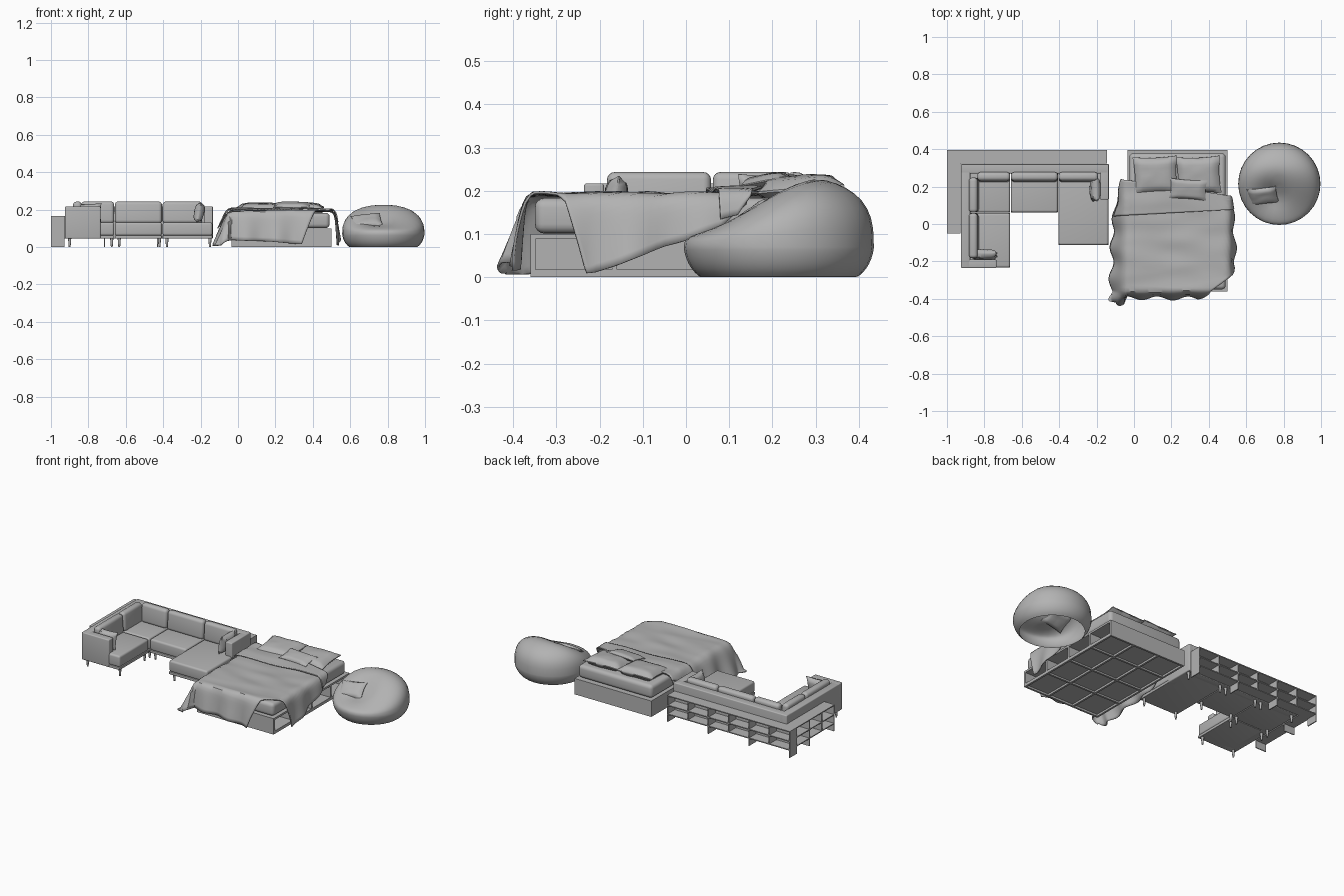
import bpy, bmesh, math
from mathutils import Vector, Euler, noise

default_cube = bpy.data.objects.get("Cube")
if default_cube:
    bpy.data.objects.remove(default_cube)

grey = bpy.data.materials.new("soft grey")
grey.use_nodes = True
grey.diffuse_color = (0.45, 0.45, 0.45, 1)
grey.node_tree.nodes["Principled BSDF"].inputs["Base Color"].default_value = grey.diffuse_color
parts = []


def finish(name, bm):
    """Turn a bmesh into a named object with the shared material."""
    mesh = bpy.data.meshes.new(name)
    bmesh.ops.recalc_face_normals(bm, faces=bm.faces)
    bm.to_mesh(mesh)
    bm.free()
    mesh.materials.append(grey)
    obj = bpy.data.objects.new(name, mesh)
    bpy.context.collection.objects.link(obj)
    parts.append(obj)
    return obj


def box(name, xs, ys, zs, soft=0.0, tilt=(0, 0, 0)):
    """Box between pairs of limits, with optional rounded edges and tilt."""
    bm = bmesh.new()
    bmesh.ops.create_cube(bm, size=1)
    for v in bm.verts:
        v.co = Vector(c * (span[1] - span[0]) for c, span in zip(v.co, (xs, ys, zs)))
    if soft:
        bmesh.ops.bevel(bm, geom=bm.edges[:], offset=soft, segments=4,
                        profile=0.5, affect='EDGES')
    obj = finish(name, bm)
    obj.location = [sum(span) / 2 for span in (xs, ys, zs)]
    obj.rotation_euler = tilt
    return obj


def pillow(name, centre, width, depth, height, tilt=(0, 0, 0)):
    """Stuffed pillow: a pinched, rounded lens with slightly pulled-in sides."""
    bm = bmesh.new()
    bmesh.ops.create_cube(bm, size=2)
    bmesh.ops.subdivide_edges(bm, edges=bm.edges[:], cuts=9, use_grid_fill=True)
    for v in bm.verts:
        u, w, side = v.co
        bulge = ((1 - u ** 4) * (1 - w ** 4)) ** 0.5
        wrinkle = 1 + 0.15 * noise.noise(Vector((u * 2, w * 2, centre[0] * 9)))
        v.co = (u * width / 2 * (1 - 0.08 * (1 - w * w)),
                w * depth / 2 * (1 - 0.08 * (1 - u * u)),
                side * height / 2 * (0.08 + bulge * 0.92) * wrinkle)
    obj = finish(name, bm)
    obj.location = centre
    obj.rotation_euler = tilt
    return obj


def leg(x, y):
    """Tapered round sofa leg."""
    bm = bmesh.new()
    bmesh.ops.create_cone(bm, cap_ends=True, segments=12, radius1=0.005,
                          radius2=0.009, depth=0.05)
    finish("sofa_leg", bm).location = (x, y, 0.025)


# --- Sofa: four seat modules with bases, cushions and legs ---
LEFT, MID_A, MID_B, RIGHT = -0.925, -0.66, -0.405, -0.135
BACK, SEAT_EDGE = 0.32, 0.06
modules = {"left_wing": (LEFT, MID_A, -0.235, SEAT_EDGE),
           "corner": (LEFT, MID_A, SEAT_EDGE, BACK),
           "middle": (MID_A, MID_B, SEAT_EDGE, BACK),
           "chaise": (MID_B, RIGHT, -0.115, BACK)}
gap = 0.002
for label, (xa, xb, ya, yb) in modules.items():
    span_x, span_y = (xa + gap, xb - gap), (ya + gap, yb - gap)
    box(label + "_base", span_x, span_y, (0.045, 0.062), 0.003)
    box(label + "_seat_cushion", span_x, span_y, (0.061, 0.132), 0.012)
    for lx in (xa + 0.025, xb - 0.015):
        for ly in (ya + 0.025, yb - 0.025):
            leg(lx, ly)

# Sofa backs and arms
wall, frame_z = 0.05, (0.045, 0.217)
box("sofa_back_rear", (LEFT, RIGHT), (BACK - wall, BACK), frame_z, 0.006)
box("sofa_back_side", (LEFT, LEFT + wall), (-0.235, BACK), frame_z, 0.006)
box("sofa_arm_left_wing", (LEFT, -0.735), (-0.236, -0.19), frame_z, 0.006)
box("sofa_arm_chaise", (RIGHT - 0.045, RIGHT + 0.001), (0.13, BACK), frame_z, 0.006)

# Loose back cushions
cushion_z, lean = (0.125, 0.243), 0.08
for xa, xb in ((-0.84, MID_A), (MID_A, MID_B), (MID_B, -0.19)):
    box("rear_back_cushion", (xa + gap, xb - gap), (0.228, 0.274), cushion_z, 0.018, (-lean, 0, 0))
for ya, yb in ((-0.185, SEAT_EDGE), (SEAT_EDGE, 0.25)):
    box("side_back_cushion", (-0.879, -0.833), (ya + gap, yb - gap), cushion_z, 0.018, (0, -lean, 0))
pillow("left_arm_cushion", (-0.80, -0.165, 0.18), 0.14, 0.11, 0.05, (math.pi / 2 - 0.2, 0, 0))
pillow("chaise_arm_cushion", (-0.208, 0.185, 0.185), 0.11, 0.13, 0.05, (0, math.pi / 2 + 0.2, 0))

# --- Low open shelf wrapping behind the sofa ---
board = 0.006
levels = (0.045, 0.10, 0.16)
rear_x, rear_y = (-1, -0.145), (BACK + 0.003, 0.395)
wing_x, wing_y = (-1, LEFT - 0.003), (-0.05, BACK + 0.003)
for z in levels:
    box("rear_shelf_board", rear_x, rear_y, (z, z + board))
    box("wing_shelf_board", wing_x, wing_y, (z, z + board))
box("rear_shelf_panel", rear_x, (rear_y[0], rear_y[0] + board / 2), (levels[0], levels[-1]))
box("wing_shelf_panel", (wing_x[1] - board / 2, wing_x[1]), wing_y, (levels[0], levels[-1]))
bays = 6
for i in range(bays + 1):
    x = rear_x[0] + (rear_x[1] - rear_x[0] - board) * i / bays
    foot = 0 if i % 2 == 0 else levels[0]
    box("rear_shelf_divider", (x, x + board), rear_y, (foot, levels[-1]))
for i in range(3):
    y = wing_y[0] + (wing_y[1] - wing_y[0] - board) * i / 3
    foot = 0 if i % 2 == 0 else levels[0]
    box("wing_shelf_divider", wing_x, (y, y + board), (foot, levels[-1]))

# --- Bed frame with side cubbies and underside rails ---
bed_x, bed_y, deck = (-0.035, 0.5), (-0.36, 0.395), 0.10
panel = 0.012
box("bed_deck", bed_x, bed_y, (deck - panel, deck))
box("bed_floor_board", bed_x, bed_y, (0.012, 0.018))
box("bed_head_wall", bed_x, (bed_y[1] - panel, bed_y[1]), (0, deck))
box("bed_foot_wall", bed_x, (bed_y[0], bed_y[0] + panel), (0, deck))
box("bed_side_wall", (bed_x[0], bed_x[0] + panel), bed_y, (0, deck))
box("bed_cubby_back", (0.3, 0.31), bed_y, (0.012, deck))
box("bed_skirting", (bed_x[1] - panel, bed_x[1]), bed_y, (0, 0.018))
for i in range(1, 4):
    y = bed_y[0] + (bed_y[1] - bed_y[0]) * i / 4
    box("bed_cubby_divider", (0.3, bed_x[1]), (y, y + panel), (0.012, deck))
    box("bed_underside_rib", bed_x, (y, y + panel), (0.002, 0.013))
for i in (1, 2):
    x = bed_x[0] + (bed_x[1] - bed_x[0]) * i / 3
    box("bed_underside_rail", (x, x + panel), bed_y, (0, 0.013))
box("mattress", (-0.025, 0.49), (-0.35, 0.378), (0.101, 0.183), 0.022)

# Pillows
for x in (0.115, 0.345):
    pillow("bed_pillow", (x, 0.262, 0.204), 0.24, 0.20, 0.062, (0.08, 0, 0.04))
pillow("small_bed_pillow", (0.29, 0.185, 0.222), 0.20, 0.11, 0.032, (0.2, 0, -0.07))


# --- Draped blanket and its folded cuff ---
def drape(x, y, lift):
    """Lay a flat cloth point over the mattress, hanging past its edges."""
    near = Vector((min(max(x, -0.03), 0.495), max(y, -0.35)))
    over = Vector((x, y)) - near
    r = over.length
    crease = noise.noise(Vector((x * 5 + y * 3, y * 11 - x * 2, lift * 40)))
    z = 0.192 + lift + 0.007 * crease + 0.012 * max(0, y)
    if r > 0:
        way = over / r
        flare = 0.36 if way.x < -0.3 else 0.13
        swing = 0.012 * math.sin((x if abs(way.y) > 0.7 else y) * 38) * r / 0.2
        near += way * (0.022 * (1 - math.exp(-r / 0.02)) + flare * r + swing + lift / 2)
        z -= r - 0.014 * (1 - math.exp(-r / 0.02))
    return Vector((near.x, near.y, max(z, 0.009)))


def cloth(name, rows, lift, across=44, steps=9):
    """Cloth from rows of (left x, left y, right x, right y), draped on the bed."""
    bm = bmesh.new()
    lines = []
    count = (len(rows) - 1) * steps
    for j in range(count + 1):
        k = min(j // steps, len(rows) - 2)
        f = j / steps - k
        xl, yl, xr, yr = (a + (b - a) * f for a, b in zip(rows[k], rows[k + 1]))
        lines.append([bm.verts.new(drape(xl + (xr - xl) * i / across,
                                         yl + (yr - yl) * i / across, lift))
                      for i in range(across + 1)])
    for a, b in zip(lines, lines[1:]):
        for i in range(across):
            bm.faces.new((a[i], a[i + 1], b[i + 1], b[i]))
    obj = finish(name, bm)
    skin = obj.modifiers.new("thickness", 'SOLIDIFY')
    skin.thickness, skin.offset = 0.006, 0
    return obj


cloth("blanket", [(-0.08, 0.23, 0.53, 0.14), (-0.14, 0.13, 0.59, 0.08),
                  (-0.2, 0, 0.63, -0.05), (-0.21, -0.1, 0.7, -0.23),
                  (-0.21, -0.2, 0.52, -0.28), (-0.23, -0.33, 0.41, -0.36),
                  (-0.24, -0.5, 0.34, -0.54)], 0)
cloth("blanket_cuff", [(-0.07, 0.24, 0.52, 0.15), (-0.11, 0.14, 0.57, 0.12),
                       (-0.15, 0.04, 0.58, 0.08)], 0.011)

# --- Bean bag seat, open underneath, with a scooped front ---
bm = bmesh.new()
bmesh.ops.create_uvsphere(bm, u_segments=32, v_segments=22, radius=1)
bmesh.ops.delete(bm, geom=[v for v in bm.verts if v.co.z < -0.87], context='VERTS')
for v in bm.verts:
    n = v.co.copy()
    flat = max(math.hypot(n.x, n.y), 0.0001)
    spread = 0.22 * max(0, 1 - n.z * n.z) ** (0.4 if n.z > 0 else 0.15) / flat
    if flat < 0.001:
        spread = 0
    x, y = 0.777 + n.x * spread, 0.215 + n.y * spread
    if n.z >= 0:
        t = min(max((0.33 - y) / 0.33, 0), 1)
        rise = 0.165 - 0.12 * t * t * (3 - 2 * t)
        dent = 0.04 * math.exp(-((x - 0.74) ** 2 + (y - 0.15) ** 2) / 0.006)
        z = 0.07 + rise * n.z ** 0.7 - dent * n.z
    else:
        z = max(0, 0.07 * (1 - (-n.z / 0.85) ** 1.3))
    v.co = (x, y, z)
finish("bean_bag", bm)
pillow("bean_bag_pillow", (0.69, 0.15, 0.14), 0.16, 0.11, 0.035, (0.65, -0.1, 0.12))

# --- Smooth shading with sharp edges kept ---
bpy.ops.object.select_all(action='DESELECT')
for obj in parts:
    obj.select_set(True)
bpy.context.view_layer.objects.active = parts[0]
bpy.ops.object.shade_smooth_by_angle(angle=math.radians(40))
